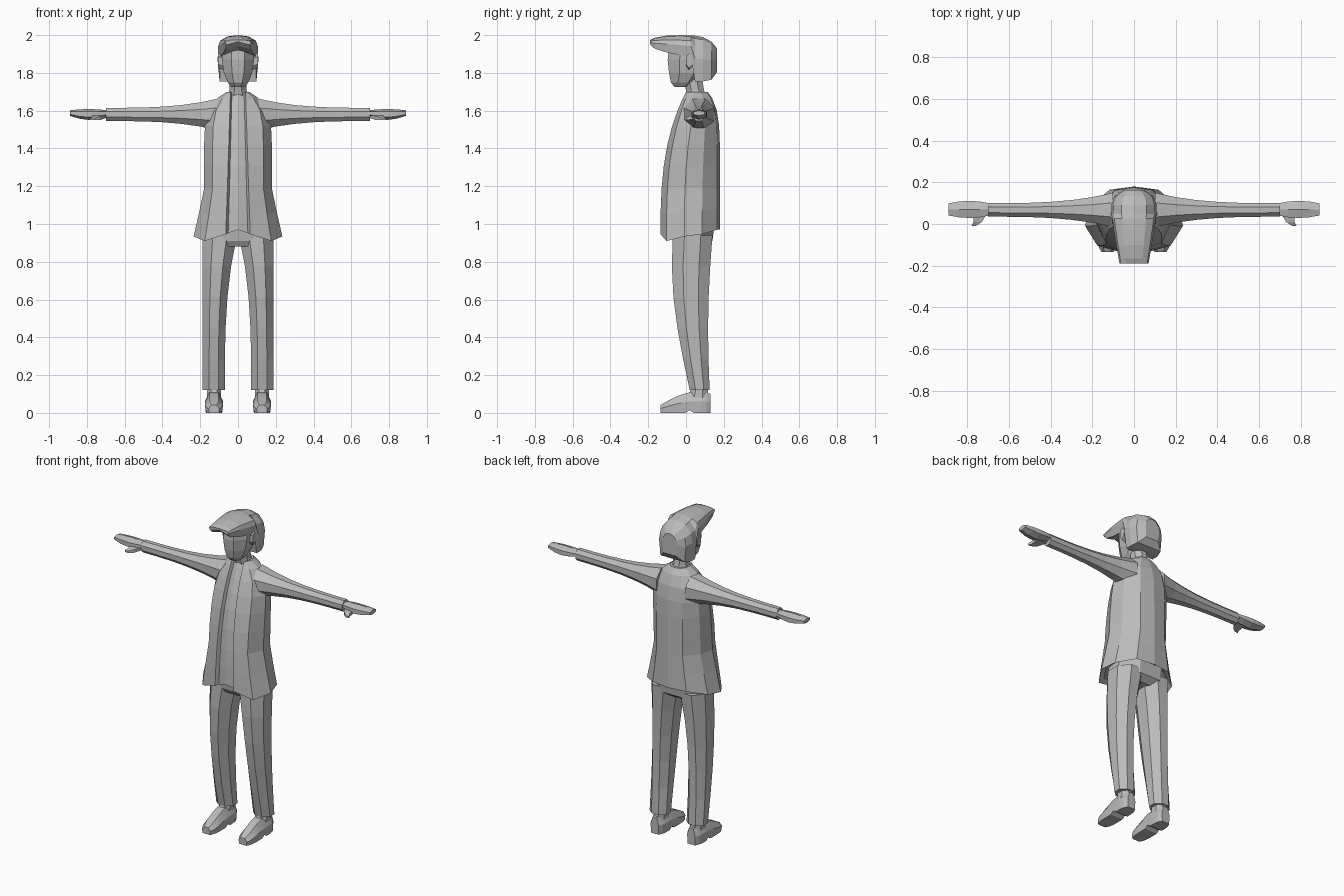
import bpy
from math import cos, pi, sin, sqrt

cube = bpy.data.objects.get("Cube")
if cube:
    bpy.data.objects.remove(cube, do_unlink=True)

shade = (.5, .5, .5, 1)
grey = bpy.data.materials.new("plain_grey")
grey.use_nodes = True
grey.diffuse_color = shade
grey.node_tree.nodes["Principled BSDF"].inputs["Base Color"].default_value = shade


def loft(name, rings):
    """Skin a list of equal-length rings and cap both ends."""
    count = len(rings[0])
    verts = [point for ring in rings for point in ring]
    faces = [list(range(count)), list(range(len(verts) - count, len(verts)))]
    for start in range(0, len(verts) - count, count):
        for i in range(count):
            a, b = start + i, start + (i + 1) % count
            faces.append([a, b, b + count, a + count])
    mesh = bpy.data.meshes.new(name)
    mesh.from_pydata(verts, [], faces)
    mesh.materials.append(grey)
    obj = bpy.data.objects.new(name, mesh)
    bpy.context.collection.objects.link(obj)
    bpy.context.view_layer.objects.active = obj
    bpy.ops.object.mode_set(mode='EDIT')
    bpy.ops.mesh.select_all(action='SELECT')
    bpy.ops.mesh.normals_make_consistent(inside=False)
    bpy.ops.object.mode_set(mode='OBJECT')


def pair(name, rings):
    """Build a part on the left and its mirror on the right."""
    for side, sign in (("left", 1), ("right", -1)):
        loft(side + "_" + name, [[(sign * x, y, z) for x, y, z in ring] for ring in rings])


def span_ring(axis, place, low_a, high_a, low_b, high_b, sides=8):
    """Polygon filling the given spans on the two axes other than the named one."""
    ring = []
    for i in range(sides):
        angle = 2 * pi * (i + .5) / sides
        reach = .5 / cos(pi / sides)
        point = [(low_a + high_a) / 2 + (high_a - low_a) * reach * cos(angle),
                 (low_b + high_b) / 2 + (high_b - low_b) * reach * sin(angle)]
        point.insert("xyz".index(axis), place)
        ring.append(tuple(point))
    return ring


def level(z, half_width, front, back):
    """Horizontal ring centred on the body."""
    return span_ring('z', z, -half_width, half_width, front, back)


def mirrored(half):
    """Close a half ring that starts and ends on the centre plane."""
    return half + [(-x, y, z) for x, y, z in half[-2:0:-1]]


def steps(count):
    return [i / count for i in range(count + 1)]


# Jacket: flared hem, rounded shoulders, two panels over a recessed shirt
def jacket_ring(t):
    z = .91 + .79 * t
    flare = max(0, 1 - 3 * t)
    width = .18 + .055 * flare - .12 * t ** 12
    front = .135 * (t ** 3 - 1)
    back = .18 - .065 * t ** 10
    depth = back - front
    edge = .065 - .025 * t
    lift = .06 * flare
    return mirrored([
        (0, back, z + lift),
        (width * .5, back - depth * .05, z + lift),
        (width * .9, back - depth * .3, z + lift * .6),
        (width, front + depth * .4, z + lift * .4),
        (width * .75, front + depth * .1, z),
        (edge, front, z + lift * .6),
        (edge * .8, front + .02, z + lift * .7),
        (0, front + .01, z + lift)])


jacket = [jacket_ring(1 - (1 - t) ** 1.5) for t in steps(8)]
lining = [(x * .85, y * .85, z + .03) for x, y, z in jacket[0]]
loft("jacket", [lining] + jacket)


# Sleeves widen towards the shoulder
def sleeve_ring(t):
    swell = .05 * (1 - t) ** 3
    return span_ring('x', .1 + .6 * t, .035 - swell, .1 + swell,
                     1.545 - swell, 1.615 + swell)


pair("sleeve", [sleeve_ring(t) for t in steps(6)])


# Mitten hands with a pointed thumb
def hand_ring(t):
    half = .041 * sin(pi * (t + .5) / 2)
    cup = .02 * sin(pi * t)
    return span_ring('x', .69 + .2 * t, .07 - half, .07 + half,
                     1.575 - cup, 1.6 + cup / 4, sides=6)


pair("hand", [hand_ring(t) for t in steps(4)])
pair("thumb", [span_ring('y', .06, .7, .77, 1.56, 1.58, sides=4),
               span_ring('y', .01, .73, .77, 1.55, 1.57, sides=4),
               span_ring('y', -.01, .76, .78, 1.55, 1.56, sides=4)])


# Trousers bow forward at the thigh and meet at the crotch
def leg_ring(t):
    return span_ring('z', .12 + .82 * t, .07 - .065 * t ** 3, .187,
                     .02 - .095 * sin(1.9 * t), .125 - .015 * (sin(pi * t) - t))


pair("trouser_leg", [leg_ring(t) for t in steps(5)])
loft("trouser_seat", [level(.88, .13, -.05, .1), level(.91, .18, -.07, .14),
                      level(.99, .18, -.08, .15)])


# Shoes with a rising instep and a notch before the heel
def shoe_ring(t):
    y = .265 * t - .135
    width = .048 - .02 * (2 * t - 1) ** 6
    top = .042 + .07 * sin(.68 * pi * t)
    sole = .015 if .5 < t < .6 else 0
    outline = [(-.9, sole), (-1, top * .55), (-.5, top)]
    outline += [(-f, z) for f, z in reversed(outline)]
    return [(.127 + width * f, y, z) for f, z in outline]


pair("shoe", [shoe_ring(t) for t in steps(12)])
pair("ankle", [span_ring('z', .08, .09, .165, .01, .12),
               span_ring('z', .17, .09, .16, .04, .11)])

# Neck, head and ears
loft("neck", [level(1.66, .06, .01, .11), level(1.71, .045, 0, .095),
              level(1.8, .045, -.02, .08)])
loft("head", [level(1.725, .035, -.06, .01), level(1.75, .055, -.08, .05),
              level(1.8, .075, -.09, .1), level(1.87, .085, -.097, .12),
              level(1.95, .085, -.09, .12)])
pair("ear", [span_ring('x', .07, 0, .03, 1.82, 1.89, sides=6),
             span_ring('x', .105, 0, .035, 1.83, 1.9, sides=6)])


# Hair: a peak in front, deep sides and a rounded back
def hair_ring(t):
    y = .36 * t - .19
    width = (.07 + .06 * t) * sqrt(1 - t ** 8)
    top = 2 - .025 * (1 - t) ** 8 - .08 * t ** 8
    if t < .62:
        low = 1.95 - .085 * sqrt(t)
        under = low + .015
    else:
        low = under = 1.755 + .07 * t ** 20
    drop = top - low
    return mirrored([(0, y, top), (width * .55, y, top - drop * .06),
                     (width * .9, y, top - drop * .25), (width, y, top - drop * .5),
                     (width * .9, y, low), (width * .75, y, low), (0, y, under)])


loft("hair", [hair_ring(t) for t in (0, .07, .25, .45, .6, .66, .78, .9, .98)])
